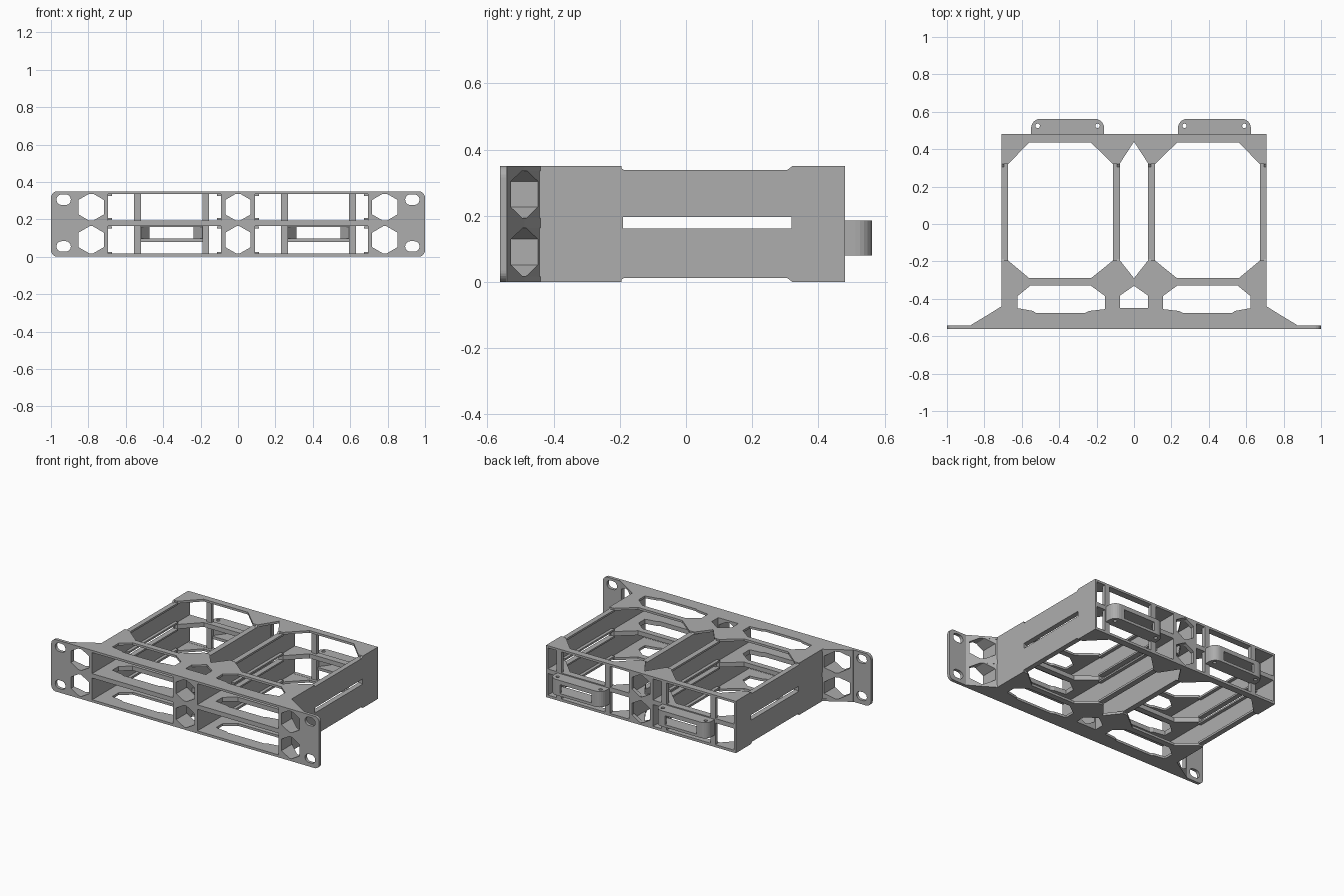
import bpy, bmesh
from math import sin, cos, pi, radians

cube = bpy.data.objects.get("Cube")
if cube:
    bpy.data.objects.remove(cube, do_unlink=True)

# One plain grey material
GREY = (0.42, 0.42, 0.42, 1)
grey = bpy.data.materials.new("grey_plastic")
grey.use_nodes = True
grey.diffuse_color = GREY
bsdf = grey.node_tree.nodes["Principled BSDF"]
bsdf.inputs["Base Color"].default_value = GREY
bsdf.inputs["Roughness"].default_value = 0.7

AXES = {"xy": lambda u, v, w: (u, v, w),
        "xz": lambda u, v, w: (u, w, v),
        "yz": lambda u, v, w: (w, u, v)}


def panel(name, plane, loops, a, b, reshape=None):
    """Filled outline with holes, extruded from a to b across the plane."""
    curve = bpy.data.curves.new(name, "CURVE")
    curve.dimensions = "2D"
    curve.fill_mode = "BOTH"
    curve.extrude = (b - a) / 2
    for loop in loops:
        spline = curve.splines.new("POLY")
        spline.points.add(len(loop) - 1)
        for p, (u, v) in zip(spline.points, loop):
            p.co = (u, v, 0, 1)
        spline.use_cyclic_u = True
    temp = bpy.data.objects.new(name + "_outline", curve)
    bpy.context.collection.objects.link(temp)
    deps = bpy.context.evaluated_depsgraph_get()
    mesh = bpy.data.meshes.new_from_object(temp.evaluated_get(deps))
    bpy.data.objects.remove(temp, do_unlink=True)
    bm = bmesh.new()
    bm.from_mesh(mesh)
    bmesh.ops.remove_doubles(bm, verts=bm.verts, dist=1e-5)
    for v in bm.verts:
        v.co = AXES[plane](v.co.x, v.co.y, v.co.z + (a + b) / 2)
        if reshape:
            reshape(v)
    bmesh.ops.recalc_face_normals(bm, faces=bm.faces)
    for f in bm.faces:
        f.smooth = False
    bm.to_mesh(mesh)
    bm.free()
    mesh.name = name
    mesh.materials.clear()
    mesh.materials.append(grey)
    obj = bpy.data.objects.new(name, mesh)
    bpy.context.collection.objects.link(obj)
    return obj


def rect(u0, v0, u1, v1):
    return [(u0, v0), (u1, v0), (u1, v1), (u0, v1)]


def round_rect(u0, v0, u1, v1, r, n=6):
    pts = []
    for i, (u, v) in enumerate([(u1 - r, v1 - r), (u0 + r, v1 - r),
                                (u0 + r, v0 + r), (u1 - r, v0 + r)]):
        pts += [(u + r * cos(t), v + r * sin(t))
                for t in (pi / 2 * (i + k / n) for k in range(n + 1))]
    return pts


def ring(u, v, r, n, turn=0.0):
    return [(u + r * cos(2 * pi * k / n + turn), v + r * sin(2 * pi * k / n + turn))
            for k in range(n)]


def mirrored(half):
    """Closed outline from its +x half, which runs between the two x ends."""
    return half + [(-x, y) for x, y in reversed(half) if x != 0]


def flip(loop):
    return [(-x, y) for x, y in loop]


H = 0.35
FRONT, REAR = -0.5625, 0.48
LEVELS = [(0.017, 0.163), (0.193, 0.335)]
BAY_IN, BAY_OUT, SIDE = 0.09, 0.695, 0.708
HEX_Z = (0.09, 0.265)
hexes = lambda x: [ring(x, z, 0.078, 6, pi / 6) for z in HEX_Z]

# Face plate with mounting slots, hexagonal vents and four bay windows
holes = hexes(0) + hexes(0.785) + hexes(-0.785)
for s in (-1, 1):
    for z in (0.055, 0.305):
        c = 0.932 * s
        holes.append(round_rect(c - 0.038, z - 0.028, c + 0.038, z + 0.028, 0.027))
    for z0, z1 in LEVELS:
        holes.append(rect(s * BAY_IN, z0, s * BAY_OUT, z1))
panel("face_plate", "xz", [round_rect(-1, 0, 1, H, 0.035)] + holes,
      FRONT, FRONT + 0.021)

# Central vent block behind the face plate
panel("front_vent_block", "xz", [rect(-BAY_IN, 0, BAY_IN, H)] + hexes(0),
      FRONT, -0.45)


# Sloping side gussets, vented straight through
def slope(v):
    if v.co.y > -0.5:
        v.co.y = -0.44 - (abs(v.co.x) - 0.705) * 0.6


for s, label in ((1, "left"), (-1, "right")):
    panel(label + "_gusset", "xz", [rect(s * 0.697, 0, s * 0.87, H)] + hexes(0.785 * s),
          -0.552, -0.44, slope)

# Front and rear webs of the three decks
front_web = mirrored([(0, -0.29), (0.075, -0.195), (0.112, -0.195), (0.23, -0.29),
                      (0.56, -0.29), (0.674, -0.195), (SIDE, -0.195),
                      (SIDE, -0.44), (0.87, -0.541), (0.87, FRONT)])
bay_cut = [(0.155, -0.455), (0.24, -0.465), (0.26, -0.475), (0.525, -0.475),
           (0.54, -0.465), (0.622, -0.45), (0.622, -0.385), (0.555, -0.33),
           (0.23, -0.33), (0.155, -0.385)]
vent_cut = mirrored([(0, -0.33), (0.078, -0.385), (0.078, -0.45)])
rear_web = mirrored([(0, 0.44), (0.078, 0.32), (0.112, 0.32), (0.23, 0.435),
                     (0.56, 0.435), (0.674, 0.32), (SIDE, 0.32), (SIDE, 0.475)])
for label, z0, z1 in (("bottom", 0, 0.016), ("middle", 0.163, 0.193),
                      ("top", 0.335, H)):
    panel(label + "_front_web", "xy",
          [front_web, bay_cut, flip(bay_cut), vent_cut], z0, z1)
    panel(label + "_rear_web", "xy", [rear_web], z0, z1)

# Bay walls, stepped in along the middle and slotted between the levels
D = 0.012
wall = [(FRONT + 0.01, 0), (-0.205, 0), (-0.187, D), (0.305, D), (0.322, 0), (REAR, 0)]
wall += [(y, H - z) for y, z in reversed(wall)]
slot = rect(-0.19, 0.161, 0.318, 0.196)
for s, label in ((1, "left"), (-1, "right")):
    for kind, x0, x1 in (("inner", 0.075, BAY_IN), ("outer", BAY_OUT, SIDE)):
        panel(f"{label}_{kind}_wall", "yz", [wall, slot], *sorted((s * x0, s * x1)))
    # Narrow lips that guide each bay along its walls
    for kind, x0, x1 in (("inner", 0.075, 0.112), ("outer", 0.674, SIDE)):
        for i, (z0, z1) in enumerate([(D, 0.026), (0.15, 0.161),
                                      (0.196, 0.208), (0.325, H - D)]):
            panel(f"{label}_{kind}_lip_{i + 1}", "xy",
                  [rect(s * x0, -0.2, s * x1, 0.325)], z0, z1)

# Rear frame with posts and central vents
POSTS = ((0.23, 0.267), (0.594, 0.63))
SHIFTS = ((0, 0.09, 0.695), (-0.785, -0.695, -0.09))
rear_holes = hexes(0)
for shift, lo, hi in SHIFTS:
    (a, b), (c, d) = [(p + shift, q + shift) for p, q in POSTS]
    for z0, z1 in LEVELS:
        for u0, u1 in ((lo, a), (b, c), (d, hi)):
            rear_holes.append(rect(u0, z0, u1, z1))
panel("rear_frame", "xz", [rect(-SIDE, 0, SIDE, H)] + rear_holes, 0.455, REAR)

# Rear cable brackets: two slabs joined by pierced, rounded ends
for (shift, lo, hi), label in zip(SHIFTS, ("left", "right")):
    mid = 0.43 + shift
    arc = [(0.145 + 0.05 * cos(t), 0.5125 + 0.05 * sin(t))
           for t in (radians(15 * k) for k in range(7))]
    screw = ring(0.16, 0.525, 0.012, 12)
    to_world = lambda loop, s: [(mid + s * x, y) for x, y in loop]
    outline = mirrored([(0.195, 0.47)] + arc)
    slab = [to_world(outline, 1), to_world(screw, 1), to_world(screw, -1)]
    panel(label + "_bracket_top", "xy", slab, 0.158, 0.186)
    panel(label + "_bracket_base", "xy", slab, 0.08, 0.098)
    end = [(0.195, 0.47)] + arc + [(0.118, 0.5625), (0.118, 0.545), (0.175, 0.47)]
    for s, side in ((1, "outer"), (-1, "inner")):
        panel(f"{label}_bracket_{side}_end", "xy",
              [to_world(end, s), to_world(screw, s)], 0.098, 0.158)
